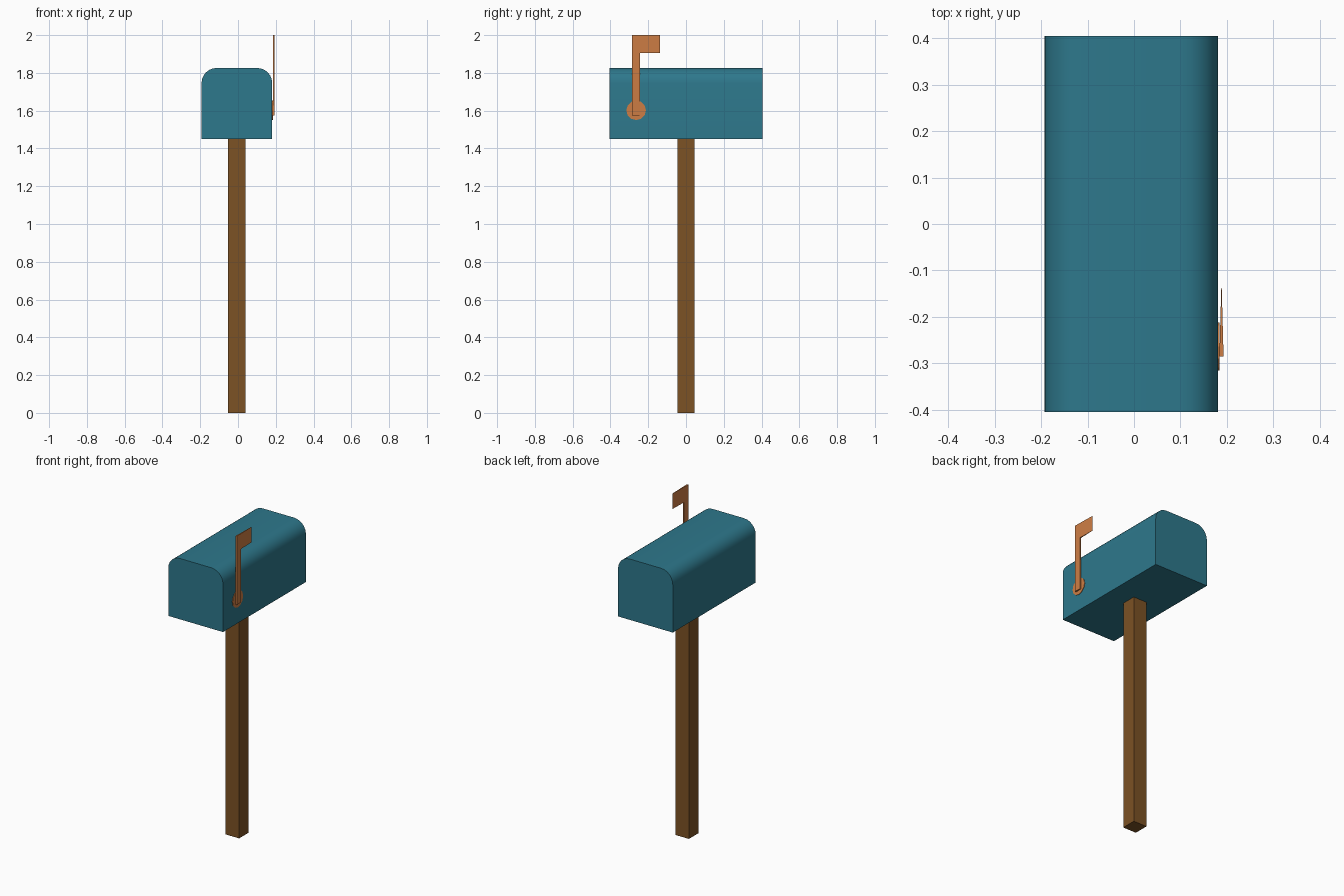
import bpy, bmesh, math

if "Cube" in bpy.data.objects:
    bpy.data.objects.remove(bpy.data.objects["Cube"])


def material(name, rgb):
    m = bpy.data.materials.new(name)
    m.diffuse_color = (*rgb, 1)
    m.use_nodes = True
    m.node_tree.nodes["Principled BSDF"].inputs["Base Color"].default_value = m.diffuse_color
    return m


TEAL = material("teal", (0.027, 0.188, 0.262))
WOOD = material("brown wood", (0.202, 0.084, 0.018))
ORANGE = material("orange", (0.61, 0.205, 0.058))
CX = -0.006  # the box and post sit slightly left, the flag fills the right


def prism(name, front, back, mat):
    """Solid between two matching outlines."""
    bm = bmesh.new()
    a = [bm.verts.new(p) for p in front]
    b = [bm.verts.new(p) for p in back]
    bm.faces.new(a)
    bm.faces.new(b[::-1])
    for i in range(len(a)):
        j = (i + 1) % len(a)
        bm.faces.new((a[j], a[i], b[i], b[j]))
    bmesh.ops.recalc_face_normals(bm, faces=bm.faces)
    me = bpy.data.meshes.new(name)
    bm.to_mesh(me)
    bm.free()
    me.materials.append(mat)
    ob = bpy.data.objects.new(name, me)
    bpy.context.collection.objects.link(ob)
    return ob


# Post
h = 0.046
square = [(CX - h, -h), (CX + h, -h), (CX + h, h), (CX - h, h)]
prism("post", [(x, y, 0) for x, y in square], [(x, y, 1.45) for x, y in square], WOOD)

# Box with rounded upper corners
w, r, bottom, top = 0.187, 0.08, 1.45, 1.826
outline = [(CX - w, bottom), (CX + w, bottom)]
for side, start in ((1, 0), (-1, 90)):
    for i in range(7):
        t = math.radians(start + i * 15)
        outline.append((CX + side * (w - r) + r * math.cos(t), top - r + r * math.sin(t)))
box = prism("mailbox", [(x, -0.405, z) for x, z in outline],
            [(x, 0.405, z) for x, z in outline], TEAL)
bpy.context.view_layer.objects.active = box
box.select_set(True)
bpy.ops.object.shade_smooth_by_angle(angle=math.radians(30))

# Flag pivot: very thin disc on the right wall
disc = [(-0.264 + 0.052 * math.cos(i * math.tau / 12),
         1.602 + 0.052 * math.sin(i * math.tau / 12)) for i in range(12)]
prism("flag_pivot", [(0.1805, y, z) for y, z in disc],
      [(0.184, y, z) for y, z in disc], ORANGE)

# Flag and arm, thinning towards the free end
flag = [(-0.285, 1.575), (-0.243, 1.575), (-0.243, 1.905),
        (-0.138, 1.905), (-0.138, 2.0), (-0.285, 2.0)]


def half(y):
    return 0.0045 - 0.004 * (y + 0.285) / 0.147


prism("flag", [(0.1885 - half(y), y, z) for y, z in flag],
      [(0.1885 + half(y), y, z) for y, z in flag], ORANGE)
